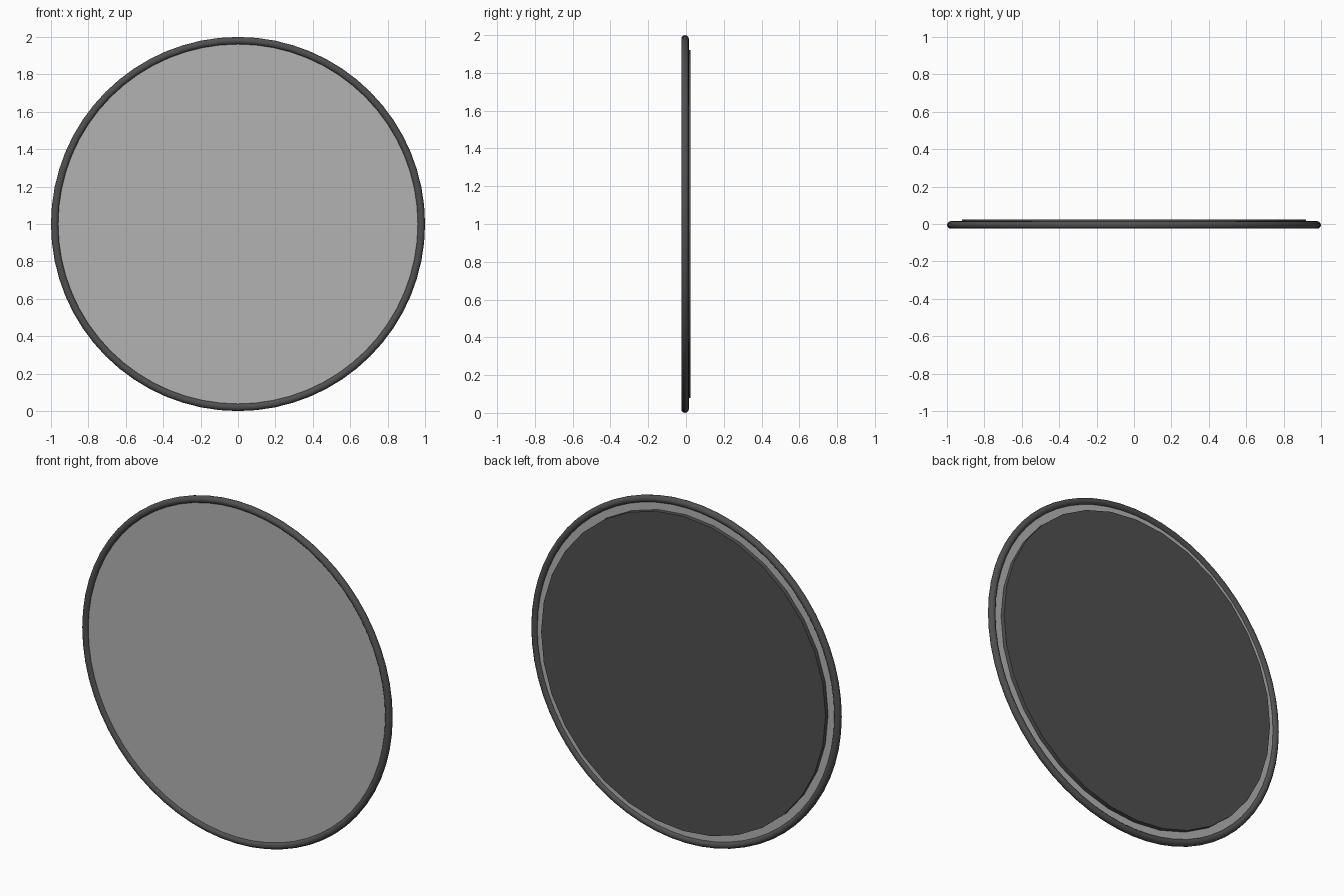
import bpy
import math

if "Cube" in bpy.data.objects:
    bpy.data.objects.remove(bpy.data.objects["Cube"])

CENTRE_Z = 1.0
FACE_FRONT = (math.radians(90), 0, 0)  # turn the z axis into the y axis


def grey(name, value):
    mat = bpy.data.materials.new(name)
    mat.diffuse_color = (value, value, value, 1)
    mat.use_nodes = True
    mat.node_tree.nodes["Principled BSDF"].inputs["Base Color"].default_value = mat.diffuse_color
    return mat


def finish(name, mat):
    obj = bpy.context.object
    obj.name = name
    obj.data.materials.append(mat)
    bpy.ops.object.shade_smooth_by_angle(angle=math.radians(35))
    return obj


def disc(name, radius, y_front, y_back, sides, mat):
    bpy.ops.mesh.primitive_cylinder_add(
        vertices=sides, radius=radius, depth=y_back - y_front,
        location=(0, (y_front + y_back) / 2, CENTRE_Z), rotation=FACE_FRONT)
    return finish(name, mat)


dark = grey("dark_frame", 0.08)
light = grey("mirror_glass", 0.45)

# Round tube frame
bpy.ops.mesh.primitive_torus_add(
    major_radius=0.98, minor_radius=0.02, major_segments=64, minor_segments=12,
    location=(0, -0.005, CENTRE_Z), rotation=FACE_FRONT)
finish("frame_ring", dark)

# Mirror glass set inside the frame
disc("mirror_glass", 0.97, -0.01, 0.0, 64, light)

# Smaller backing board, coarser outline
disc("back_panel", 0.92, 0.0, 0.025, 32, dark)
